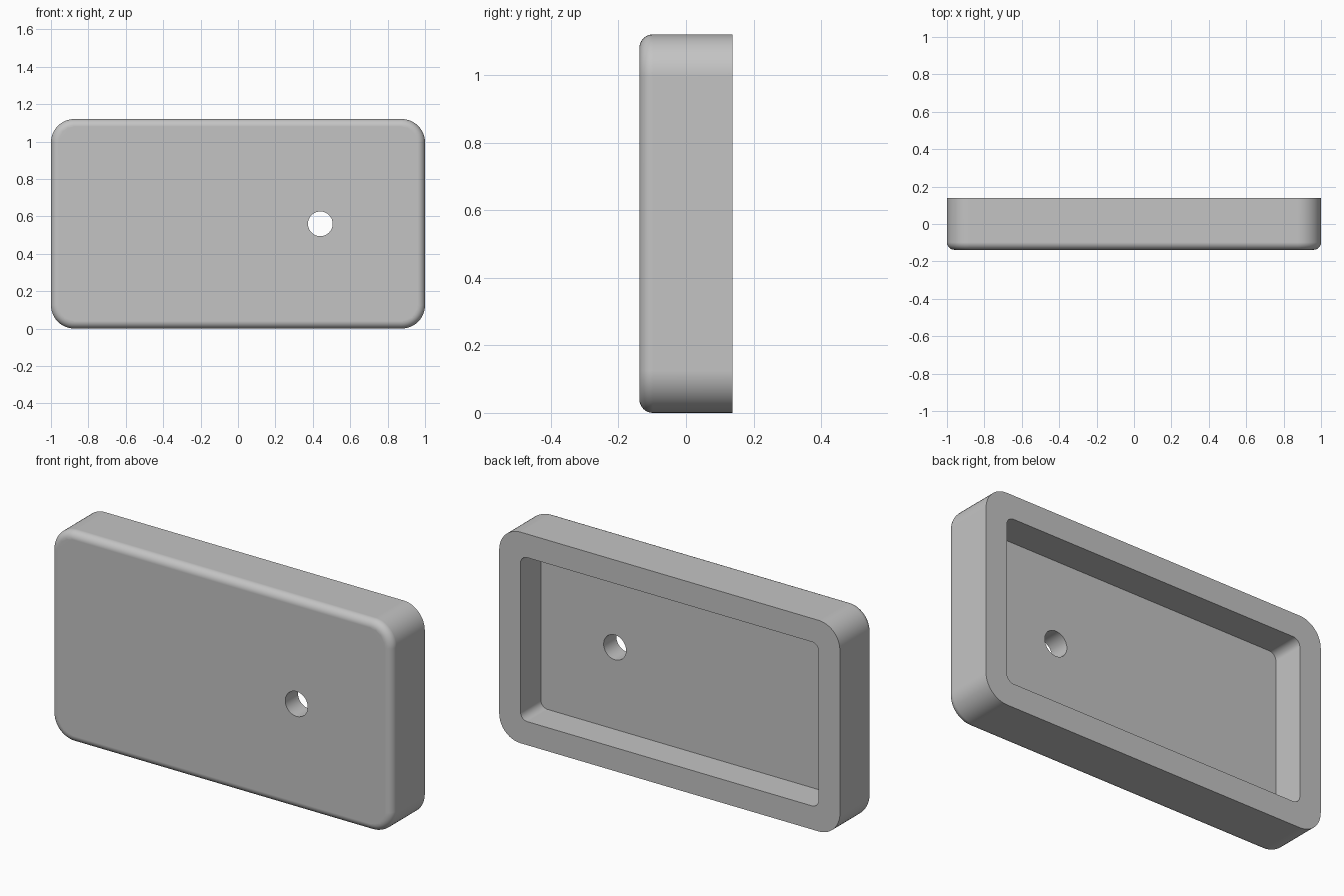
import bpy, bmesh, math
from math import sin, cos, pi

cube = bpy.data.objects.get("Cube")
if cube:
    bpy.data.objects.remove(cube, do_unlink=True)

# Overall sizes
HALF_X, HALF_Z = 1.0, 0.56
FRONT, BACK = -0.138, 0.138
CORNER, FILLET = 0.125, 0.04
WALL, POCKET_DEPTH, POCKET_CORNER = 0.125, 0.17, 0.04
HOLE_X, HOLE_R = 0.44, 0.066
FLOOR = BACK - POCKET_DEPTH

bm = bmesh.new()


def rounded_ring(inset, radius, y, steps=12):
    """Loop of vertices around a rounded rectangle at depth y."""
    cx, cz = HALF_X - inset - radius, HALF_Z - inset - radius
    verts = []
    for k, (sx, sz) in enumerate([(1, 1), (-1, 1), (-1, -1), (1, -1)]):
        for i in range(steps + 1):
            a = (k + i / steps) * pi / 2
            verts.append(bm.verts.new((sx * cx + radius * cos(a), y,
                                       HALF_Z + sz * cz + radius * sin(a))))
    return verts


def circle_ring(y, steps=48):
    return [bm.verts.new((HOLE_X + HOLE_R * cos(2 * pi * i / steps), y,
                          HALF_Z + HOLE_R * sin(2 * pi * i / steps)))
            for i in range(steps)]


def skin(a, b):
    """Join two matching loops with quads."""
    n = len(a)
    for i in range(n):
        j = (i + 1) % n
        bm.faces.new((a[i], a[j], b[j], b[i]))


def fill_between(outer, inner):
    """Flat face with a hole in it."""
    edges = []
    for loop in (outer, inner):
        for i, v in enumerate(loop):
            w = loop[(i + 1) % len(loop)]
            edges.append(bm.edges.get((v, w)) or bm.edges.new((v, w)))
    bmesh.ops.triangle_fill(bm, edges=edges, use_beauty=True, normal=(0, -1, 0))


# Outer shell: rounded front edge, straight sides, rim, pocket walls
rings = []
for i in range(9):
    a = i / 8 * pi / 2
    inset = FILLET * (1 - sin(a))
    rings.append(rounded_ring(inset, CORNER - inset, FRONT + FILLET * (1 - cos(a))))
rings.append(rounded_ring(0, CORNER, BACK))
rings.append(rounded_ring(WALL, POCKET_CORNER, BACK))
rings.append(rounded_ring(WALL, POCKET_CORNER, FLOOR))
for a, b in zip(rings, rings[1:]):
    skin(a, b)

# Through hole, front face and pocket floor
hole_front, hole_back = circle_ring(FRONT), circle_ring(FLOOR)
skin(hole_front, hole_back)
fill_between(rings[0], hole_front)
fill_between(rings[-1], hole_back)
bmesh.ops.recalc_face_normals(bm, faces=bm.faces)

mesh = bpy.data.meshes.new("cover_shell")
bm.to_mesh(mesh)
bm.free()
shell = bpy.data.objects.new("cover_shell", mesh)
bpy.context.collection.objects.link(shell)

# Plain grey material
grey = bpy.data.materials.new("light_grey")
grey.use_nodes = True
colour = (0.55, 0.55, 0.55, 1)
grey.diffuse_color = colour
for node in grey.node_tree.nodes:
    if node.type == 'BSDF_PRINCIPLED':
        node.inputs["Base Color"].default_value = colour
mesh.materials.append(grey)

# Smooth fillets, crisp rims, flat faces kept flat
bpy.ops.object.select_all(action='DESELECT')
shell.select_set(True)
bpy.context.view_layer.objects.active = shell
bpy.ops.object.shade_smooth_by_angle(angle=math.radians(30))
weighted = shell.modifiers.new("flat_face_normals", 'WEIGHTED_NORMAL')
weighted.keep_sharp = True
